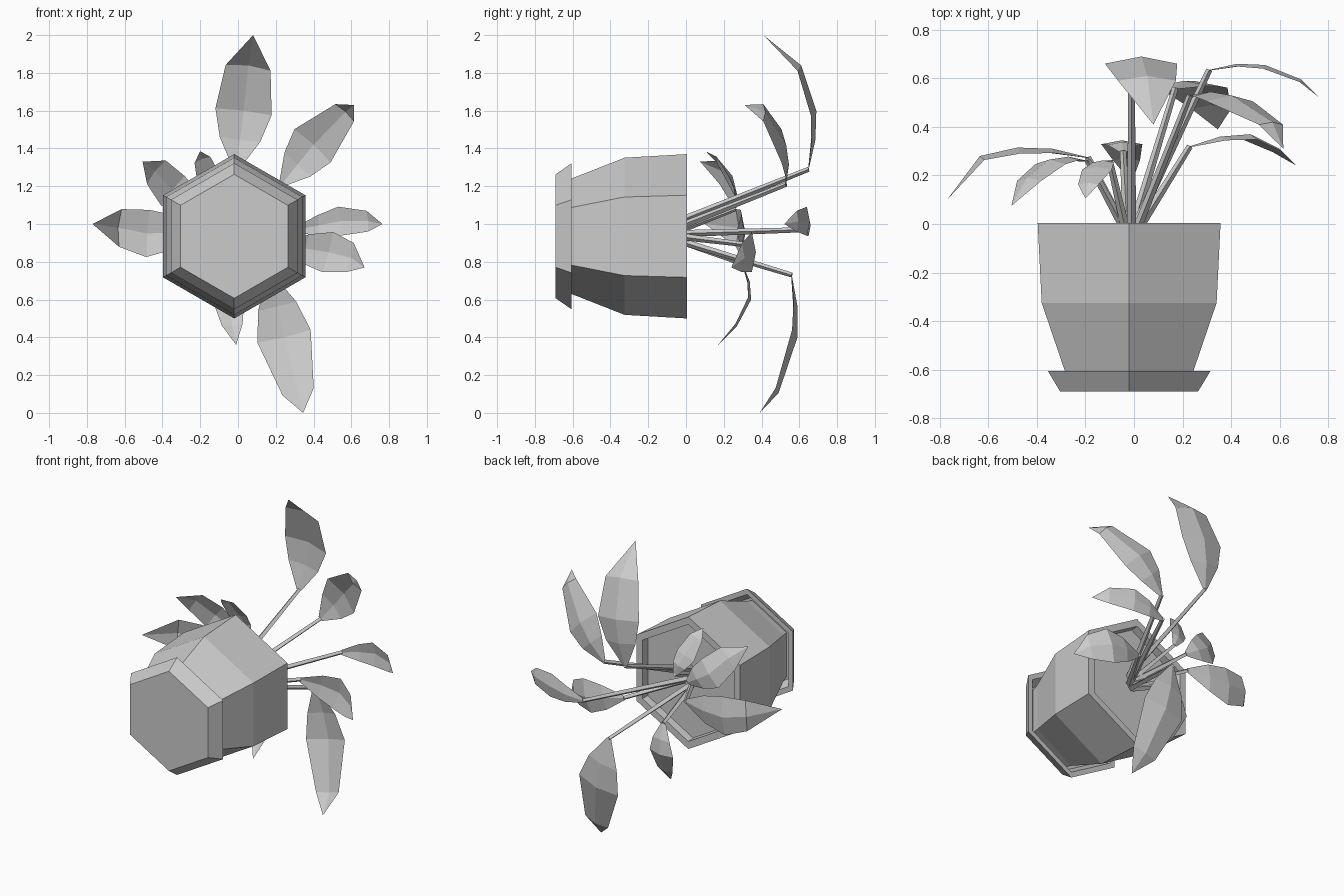
import bpy, bmesh, math
from mathutils import Vector, Matrix

if "Cube" in bpy.data.objects:
    bpy.data.objects.remove(bpy.data.objects["Cube"])

CX, CZ = -0.02, 0.935   # pot axis, which runs along y


def finish(name, bm):
    me = bpy.data.meshes.new(name)
    bm.to_mesh(me)
    bm.free()
    ob = bpy.data.objects.new(name, me)
    bpy.context.collection.objects.link(ob)
    return ob


def hex_lathe(name, profile):
    """Six-sided shell from (radius, y) pairs, capped at both ends."""
    bm = bmesh.new()
    rings = []
    for r, y in profile:
        rings.append([bm.verts.new((CX + r * math.sin(k * math.pi / 3), y,
                                    CZ + r * math.cos(k * math.pi / 3)))
                      for k in range(6)])
    for a, b in zip(rings, rings[1:]):
        for k in range(6):
            j = (k + 1) % 6
            bm.faces.new((a[k], a[j], b[j], b[k]))
    bm.faces.new(rings[0])
    bm.faces.new(rings[-1])
    bmesh.ops.recalc_face_normals(bm, faces=bm.faces)
    return finish(name, bm)


def leaf(name, root, knee, belly, shoulder, tip, w_belly, w_shoulder):
    """Thin straight stem from the soil, then a drooping blade folded on its midrib."""
    root = Vector((root[0], 0, root[1]))
    knee, belly, shoulder, tip = map(Vector, (knee, belly, shoulder, tip))
    bm = bmesh.new()
    # stem
    d = knee - root
    start = root - d * (0.05 / d.y)
    d = knee - start
    mat = Matrix.Translation((start + knee) / 2) @ d.to_track_quat('Z', 'Y').to_matrix().to_4x4()
    bmesh.ops.create_cone(bm, cap_ends=True, segments=4, radius1=0.019,
                          radius2=0.013, depth=d.length, matrix=mat)
    # blade
    lower = (knee + belly) / 2 + Vector((0, 0.015, 0))
    path = [knee, lower, belly, shoulder, tip]
    widths = [0.016, w_belly * 0.72, w_belly, w_shoulder]
    out = Vector((tip.x - knee.x, 0, tip.z - knee.z)).normalized()
    side = out.cross(Vector((0, 1, 0)))
    rows = []
    for i, w in enumerate(widths):
        t = (path[i + 1] - path[max(i - 1, 0)]).normalized()
        n = side.cross(t).normalized()
        if n.dot(out + Vector((0, 1, 0))) < 0:
            n = -n
        drop = path[i] - n * w * 0.2
        rows.append([bm.verts.new(p) for p in (drop - side * w, path[i], drop + side * w)])
    for a, b in zip(rows, rows[1:]):
        for k in range(2):
            bm.faces.new((a[k], a[k + 1], b[k + 1], b[k]))
    end = bm.verts.new(tip)
    for k in range(2):
        bm.faces.new((rows[-1][k], rows[-1][k + 1], end))
    return finish(name, bm)


# pot, saucer and soil
hex_lathe("pot", [(0.29, -0.66), (0.306, -0.605), (0.416, -0.325), (0.435, 0.005),
                  (0.385, 0.005), (0.38, -0.06)])
hex_lathe("saucer", [(0.328, -0.69), (0.387, -0.605), (0.35, -0.605), (0.31, -0.665)])
hex_lathe("soil", [(0.379, -0.08), (0.382, -0.045)])

# leaves
leaf("leaf_top", (-0.01, 1.03), (-0.01, 0.65, 1.29), (0.03, 0.69, 1.6),
     (0.055, 0.61, 1.84), (0.08, 0.41, 2.0), 0.15, 0.12)
leaf("leaf_upper_right", (0.02, 1.0), (0.23, 0.53, 1.21), (0.40, 0.53, 1.42),
     (0.57, 0.42, 1.595), (0.615, 0.31, 1.63), 0.13, 0.067)
leaf("leaf_bottom", (0.0, 0.9), (0.17, 0.56, 0.73), (0.245, 0.59, 0.4),
     (0.32, 0.49, 0.105), (0.345, 0.39, 0.0), 0.145, 0.085)
leaf("leaf_right", (0.01, 0.95), (0.31, 0.635, 0.97), (0.54, 0.655, 1.015),
     (0.69, 0.595, 1.015), (0.765, 0.52, 1.0), 0.077, 0.055)
leaf("leaf_lower_right", (0.03, 0.93), (0.23, 0.32, 0.89), (0.48, 0.37, 0.85),
     (0.60, 0.31, 0.82), (0.67, 0.24, 0.77), 0.11, 0.08)
leaf("leaf_lower_left", (-0.03, 0.9), (-0.045, 0.30, 0.79), (-0.05, 0.345, 0.6),
     (-0.03, 0.27, 0.46), (-0.01, 0.17, 0.36), 0.085, 0.055)
leaf("leaf_left", (-0.05, 0.95), (-0.19, 0.275, 0.96), (-0.48, 0.315, 0.95),
     (-0.635, 0.28, 0.98), (-0.77, 0.1, 1.0), 0.125, 0.1)
leaf("leaf_upper_left", (-0.05, 0.98), (-0.19, 0.26, 1.08), (-0.35, 0.265, 1.18),
     (-0.44, 0.19, 1.28), (-0.505, 0.075, 1.33), 0.1, 0.08)
leaf("leaf_small", (-0.04, 1.0), (-0.1, 0.26, 1.11), (-0.155, 0.235, 1.24),
     (-0.19, 0.17, 1.345), (-0.2, 0.105, 1.385), 0.065, 0.045)
